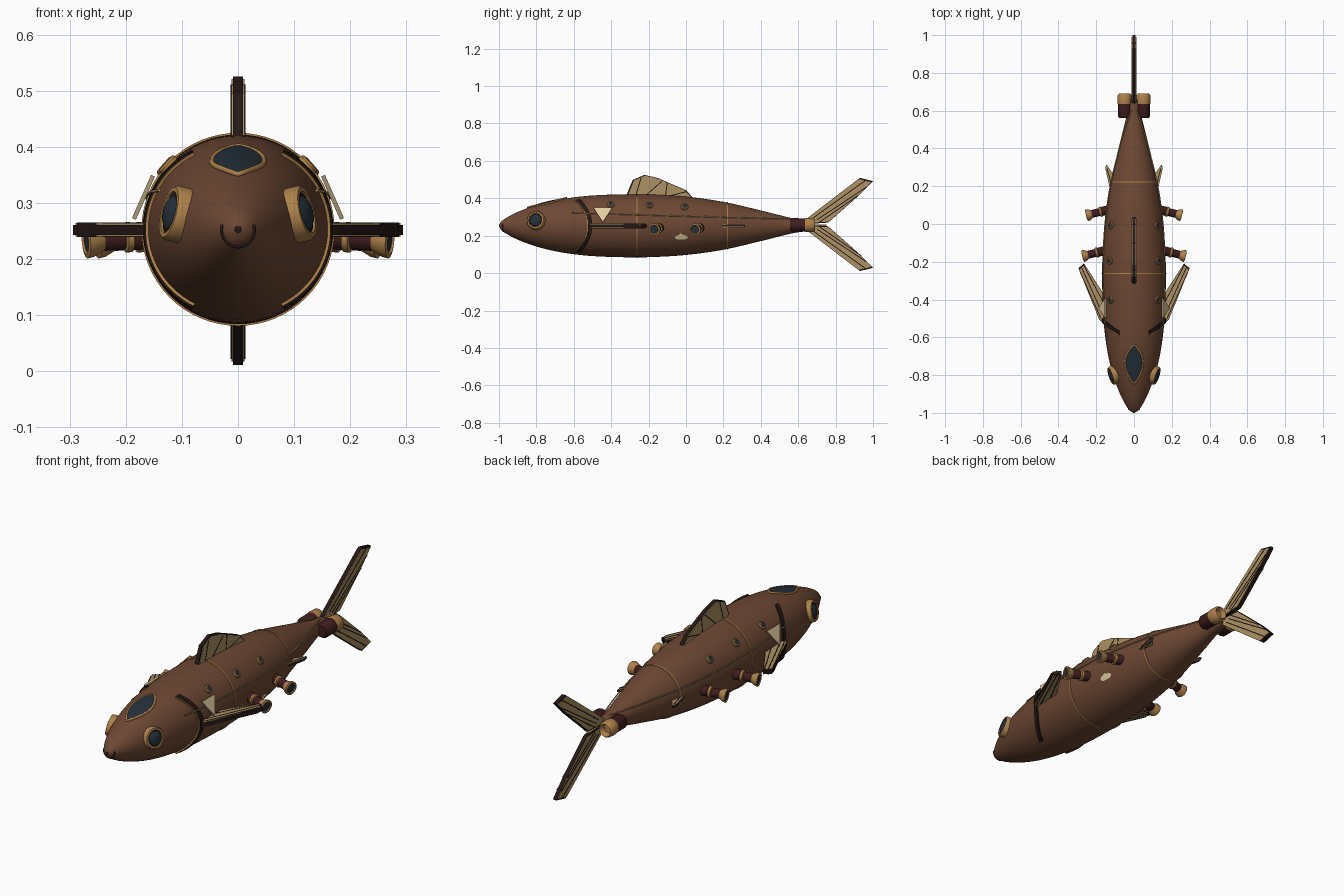
import bpy, bmesh, math
from mathutils import Vector, Matrix

if "Cube" in bpy.data.objects:
    bpy.data.objects.remove(bpy.data.objects["Cube"])


def material(name, r, g, b):
    m = bpy.data.materials.new(name)
    m.diffuse_color = (r, g, b, 1)
    m.use_nodes = True
    m.node_tree.nodes["Principled BSDF"].inputs["Base Color"].default_value = m.diffuse_color
    return m


HULL = material("hull brown", .155, .064, .034)
BRASS = material("brass", .42, .22, .07)
TAN = material("fin canvas", .42, .29, .13)
CREAM = material("cream", .78, .62, .36)
DARK = material("dark wood", .018, .009, .008)
RED = material("dark red", .05, .012, .013)
GLASS = material("blue glass", .018, .03, .042)
ZC = .253


def finish(name, bm, mat, angle=35):
    bmesh.ops.remove_doubles(bm, verts=bm.verts, dist=1e-5)
    bmesh.ops.recalc_face_normals(bm, faces=bm.faces)
    for f in bm.faces:
        f.smooth = True
    for e in bm.edges:
        if len(e.link_faces) == 2 and e.calc_face_angle() > math.radians(angle):
            e.smooth = False
    me = bpy.data.meshes.new(name)
    bm.to_mesh(me)
    bm.free()
    me.materials.append(mat)
    ob = bpy.data.objects.new(name, me)
    bpy.context.collection.objects.link(ob)
    return ob


# Hull radius along y, smoothly interpolated
PROFILE = [(-1, 0), (-.99, .02), (-.96, .043), (-.9, .074), (-.8, .111), (-.7, .136),
           (-.6, .152), (-.5, .162), (-.35, .168), (-.2, .168), (0, .156), (.2, .128),
           (.4, .082), (.58, .038), (.66, .028)]


def radius(y):
    n = len(PROFILE)
    y = min(max(y, -1), .66)
    i = max(k for k in range(n - 1) if PROFILE[k][0] <= y)

    def slope(k):
        a, b = PROFILE[max(k - 1, 0)], PROFILE[min(k + 1, n - 1)]
        return (b[1] - a[1]) / (b[0] - a[0])
    (y0, r0), (y1, r1) = PROFILE[i], PROFILE[i + 1]
    h = y1 - y0
    t = (y - y0) / h
    return ((2*t**3 - 3*t*t + 1) * r0 + (t**3 - 2*t*t + t) * h * slope(i)
            + (3*t*t - 2*t**3) * r1 + (t**3 - t*t) * h * slope(i + 1))


def on_hull(y, a, off=0.0, s=1):
    r = radius(y) + off
    return Vector((s * r * math.cos(a), y, ZC + r * math.sin(a)))


def hull_normal(y, a, s=1):
    d = (radius(y + .01) - radius(y - .01)) / .02
    return Vector((s * math.cos(a), -d, math.sin(a))).normalized()


def lathe(name, profile, origin, axis, mat, seg=28):
    """Revolve (radius, distance) points around an axis."""
    bm = bmesh.new()
    rot = Vector(axis).to_track_quat('Z', 'Y')
    rings = [[bm.verts.new(Vector(origin) + rot @ Vector((r * math.cos(k * math.tau / seg),
              r * math.sin(k * math.tau / seg), d))) for k in range(seg)] for r, d in profile]
    for a, b in zip(rings, rings[1:]):
        for k in range(seg):
            bm.faces.new((a[k], a[(k + 1) % seg], b[(k + 1) % seg], b[k]))
    for ring, r in ((rings[0], profile[0][0]), (rings[-1], profile[-1][0])):
        if r > 1e-4:
            bm.faces.new(ring)
    return finish(name, bm, mat)


def tube(name, pts, r, mat, closed=False):
    cu = bpy.data.curves.new(name, 'CURVE')
    cu.dimensions = '3D'
    cu.bevel_depth, cu.bevel_resolution, cu.use_fill_caps = r, 2, True
    sp = cu.splines.new('POLY')
    sp.points.add(len(pts) - 1)
    for p, q in zip(sp.points, pts):
        p.co = (*q, 1)
    sp.use_cyclic_u = closed
    cu.materials.append(mat)
    bpy.context.collection.objects.link(bpy.data.objects.new(name, cu))


def prism(name, pts, t, place, mat):
    """Flat plate: 2D outline with half thickness t, placed by a function."""
    bm = bmesh.new()
    a, b = [[bm.verts.new(place(u, v, w)) for u, v in pts] for w in (-t, t)]
    bm.faces.new(a)
    bm.faces.new(b)
    for i in range(len(pts)):
        j = (i + 1) % len(pts)
        bm.faces.new((a[i], a[j], b[j], b[i]))
    return finish(name, bm, mat)


def strip(name, yfun, half, off, a0, a1, s, mat, n=40):
    """Band lying on the hull, running around it."""
    bm = bmesh.new()
    secs = []
    for k in range(n + 1):
        a = a0 + (a1 - a0) * k / n
        y = yfun(a)
        secs.append([bm.verts.new(on_hull(y + dy, a, o, s))
                     for dy, o in ((-half, -.008), (-half, off), (half, off), (half, -.008))])
    for p, q in zip(secs, secs[1:]):
        for i in range(4):
            bm.faces.new((p[i], p[(i + 1) % 4], q[(i + 1) % 4], q[i]))
    if abs(a1 - a0) < 6:
        bm.faces.new(secs[0])
        bm.faces.new(secs[-1])
    finish(name, bm, mat)


def fin(name, pts, ribs, place, t=.009):
    """Dark frame with canvas panels and thin ribs on both faces."""
    c = sum((Vector(p) for p in pts), Vector((0, 0))) / len(pts)
    prism(name + "_frame", pts, t, place, DARK)
    prism(name + "_canvas", [tuple(c + (Vector(p) - c) * .95) for p in pts], t + .003, place, TAN)
    for a, b in ribs:
        a, b = Vector(a), Vector(b)
        d = (b - a).normalized() * .0025
        o = Vector((-d.y, d.x))
        prism(name + "_rib", [a + o, b + o, b - o, a - o], t + .004, place, DARK)


# Hull
ys = [-1 + .03 * (k / 8) ** 2 for k in range(8)] + [-.97 + 1.63 * k / 60 for k in range(61)]
lathe("hull", [(radius(y), y) for y in ys], (0, 0, ZC), (0, 1, 0), HULL, 64)
for y in (-.262, .222):
    strip("hull_seam", lambda a, y=y: y, .003, .003, 0, math.tau, 1, BRASS, 64)

# Mouth line and nose stud
arc = [math.radians(165 + 210 * k / 20) for k in range(21)]
mouth = []
for a in arc:
    x, z = .029 * math.cos(a), .031 * math.sin(a)
    rr = math.hypot(x, z)
    y = min((-1 + .0005 * k for k in range(120)), key=lambda q: abs(radius(q) - rr))
    mouth.append((x, y, ZC + z))
tube("mouth", mouth, .003, DARK)
lathe("nose_stud", [(.007, 0), (.006, .006), (0, .008)], (0, -.993, ZC), (0, -1, 0), DARK, 16)

# Windshield on top of the head
def width(t):
    return .047 * math.sin(math.pi * t ** 1.1) ** .75 if 0 < t < 1 else 0

def shield(t, u, off):
    y = -.845 + .205 * t
    return on_hull(y, math.pi / 2 - u * width(t) / radius(y), off)

bm = bmesh.new()
N, M = 24, 8
grid = [[bm.verts.new(shield(i / N, -1 + 2 * j / M, .004)) for j in range(M + 1)] for i in range(N + 1)]
for i in range(N):
    for j in range(M):
        bm.faces.new((grid[i][j], grid[i][j + 1], grid[i + 1][j + 1], grid[i + 1][j]))
finish("windshield", bm, GLASS)
tube("windshield_rim", [shield(i / N, 1, .002) for i in range(N + 1)]
     + [shield(i / N, -1, .002) for i in range(N - 1, 0, -1)], .005, BRASS, True)

# Fins standing in the centre plane
def upright(u, v, w):
    return Vector((w, u, v))

fin("dorsal_fin", [(-.325, .40), (-.285, .498), (-.222, .525), (-.15, .508), (0, .443), (.045, .395), (0, .37), (-.2, .39)],
    [((-.27, .41), (-.24, .51)), ((-.22, .41), (-.13, .49)), ((-.11, .41), (-.10, .485)),
     ((-.1, .41), (0, .435))], upright)
for s, nm in ((1, "upper"), (-1, "lower")):
    m = [(y, .26 + s * z) for y, z in ((.62, .0), (.65, .035), (.80, .15), (.93, .249), (1, .232), (.93, .16), (.76, .01))]
    fin(nm + "_tail_fin", m, [((.68, .26 + s * .035), (.96, .26 + s * .236)),
                              ((.70, .26 + s * .025), (.965, .26 + s * .2)),
                              ((.71, .26 + s * .01), (.92, .26 + s * .155))], upright)
lathe("tail_rod", [(.005, 0), (.005, .13)], (0, .62, .256), (0, 1, 0), TAN, 12)

for s in (1, -1):
    # Side fins
    def flat(u, v, w, s=s):
        return Vector((s * u, v, .252 + w))
    fin("pectoral_fin", [(.13, -.45), (.165, -.525), (.185, -.505), (.294, -.235), (.265, -.208), (.145, -.395)],
        [((.165, -.48), (.28, -.225)), ((.155, -.43), (.265, -.22)), ((.175, -.5), (.285, -.255))], flat)
    fin("pelvic_fin", [(.10, .2), (.125, .175), (.152, .295), (.146, .315), (.10, .25)],
        [((.12, .21), (.143, .295))], flat, .004)

    # Triangular brace above each pectoral fin
    tri = [(.148, -.495, .347), (.148, -.395, .347), (.182, -.445, .27)]
    bm = bmesh.new()
    f = bm.faces.new([bm.verts.new((s * x, y, z)) for x, y, z in tri])
    new = bmesh.ops.extrude_face_region(bm, geom=[f])["geom"]
    bmesh.ops.translate(bm, vec=(s * .007, 0, .003), verts=[v for v in new if isinstance(v, bmesh.types.BMVert)])
    finish("fin_brace", bm, CREAM)

    # Gill arc with brass edging
    lim = math.radians(60)
    strip("gill", lambda a: -.512 - .085 * math.sin(a) ** 2, .011, .008, -lim, lim, s, DARK)
    strip("gill_edge", lambda a: -.517 - .085 * math.sin(a) ** 2, .011, .005, -lim, lim, s, BRASS)

    # Long rail on the flank
    rail = []
    for k in range(41):
        y = -.61 + 1.21 * k / 40
        z = .32 - .035 * k / 40
        rail.append(on_hull(y, math.asin(min(.95, (z - ZC) / radius(y))), .006, s))
    tube("side_rail", rail, .003, TAN)

    # Eyes
    a = math.radians(14)
    n, p = hull_normal(-.8, a, s), on_hull(-.8, a, 0, s)
    lathe("eye_ring", [(.05, -.02), (.05, .01), (.046, .017), (.038, .017), (.036, .008)], p, n, BRASS, 36)
    lathe("eye_inner_ring", [(.037, 0), (.037, .013), (.031, .013)], p, n, DARK, 36)
    lathe("eye_glass", [(.032, .008), (.031, .015), (.022, .021), (.01, .024), (0, .025)], p, n, GLASS, 36)

    # Portholes
    for y, z in ((-.402, .366), (-.195, .363), (-.008, .353)):
        a = math.asin((z - ZC) / radius(y))
        n, p = hull_normal(y, a, s), on_hull(y, a, 0, s)
        lathe("porthole_ring", [(.02, -.01), (.02, .005), (.017, .009), (.013, .009), (.012, .005)], p, n, BRASS)
        lathe("porthole_glass", [(.013, 0), (.012, .007), (0, .009)], p, n, GLASS)

    # Cannons
    for x, y in ((.145, -.138), (.125, .078)):
        o, ax = Vector((s * x, y, .243)), Vector((s * .125, -.032, -.010))
        lathe("cannon_barrel", [(.024, -.02), (.024, .05), (.021, .055), (.021, .112)], o, ax, RED)
        lathe("cannon_band", [(.024, .045), (.027, .048), (.027, .058), (.021, .061)], o, ax, BRASS)
        lathe("cannon_muzzle", [(.021, .100), (.030, .118), (.032, .130), (.024, .132), (.021, .126)], o, ax, BRASS)
        lathe("cannon_bore", [(.022, .122), (.021, .1285), (0, .129)], o, ax, GLASS)

    # Tail thrusters
    o = (s * .05, 0, .257)
    lathe("thruster_body", [(.028, .56), (.035, .572), (.035, .655)], o, (0, 1, 0), RED)
    lathe("thruster_nozzle", [(.036, .635), (.038, .65), (.036, .682), (.03, .69), (.025, .682), (.02, .665)],
          o, (0, 1, 0), BRASS)

# Pale repair patch low on the right flank
bm = bmesh.new()
ring = []
for dy, z in ((-.034, .188), (-.03, .2), (-.014, .204), (-.004, .215), (.008, .205), (.028, .203), (.036, .19), (.02, .182), (-.02, .181)):
    y = -.025 + dy
    ring.append(bm.verts.new(on_hull(y, math.asin((z - ZC) / radius(y)), .005)))
c = bm.verts.new(on_hull(-.025, math.asin((.193 - ZC) / radius(-.025)), .006))
for i in range(len(ring)):
    bm.faces.new((c, ring[i], ring[(i + 1) % len(ring)]))
finish("repair_patch", bm, CREAM)
